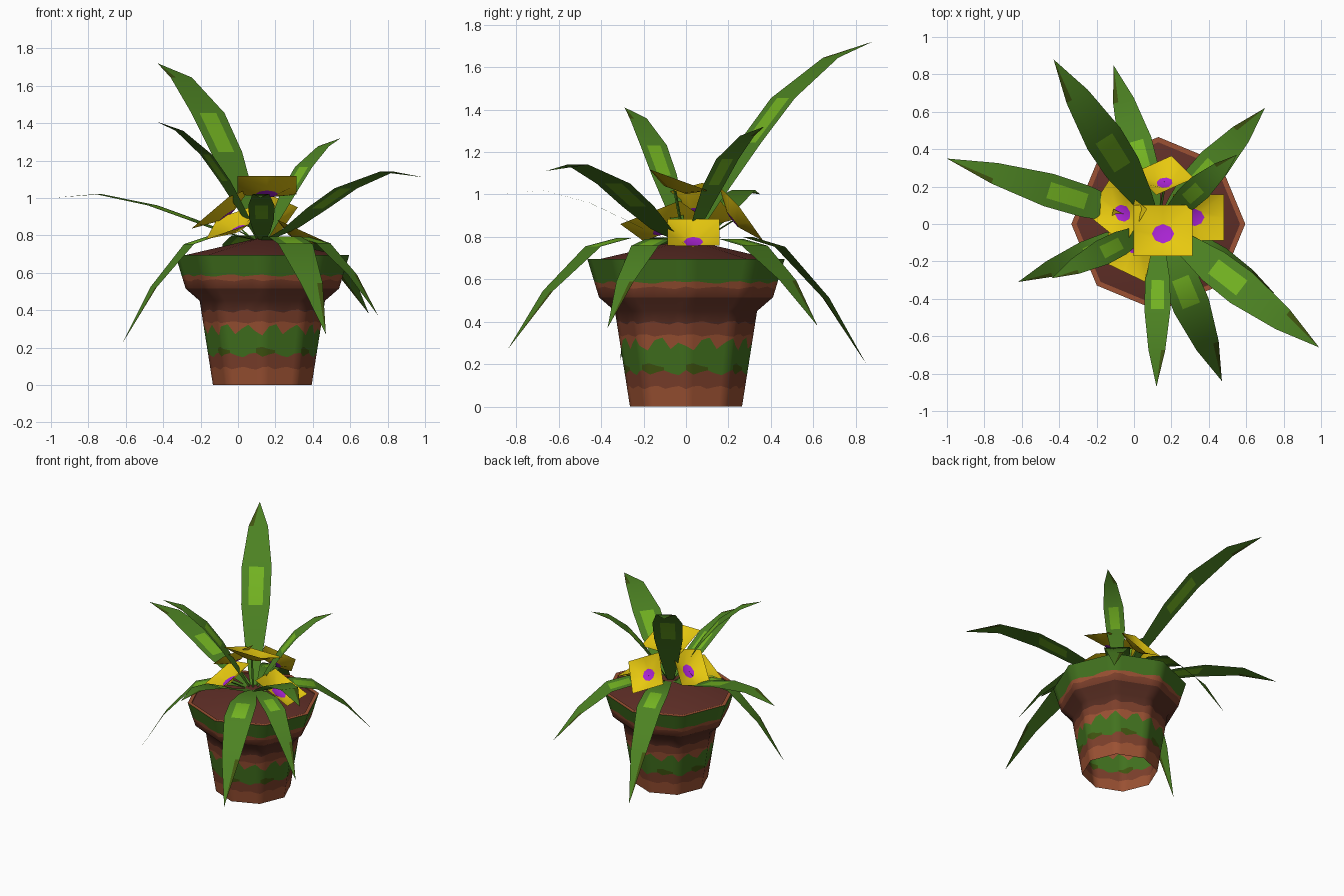
import bpy, math
from mathutils import Vector

cube = bpy.data.objects.get("Cube")
if cube:
    bpy.data.objects.remove(cube)


def material(name, srgb):
    m = bpy.data.materials.new(name)
    m.use_nodes = True
    color = [((c + .055) / 1.055) ** 2.4 if c > .04 else c / 12.92 for c in srgb] + [1]
    m.diffuse_color = color
    m.node_tree.nodes["Principled BSDF"].inputs["Base Color"].default_value = color
    return m


TERRACOTTA = material("terracotta", (.61, .32, .20))
CLAY = material("clay brown", (.49, .25, .17))
DARK = material("dark brown", (.34, .175, .13))
MOSS = material("moss green", (.26, .45, .12))
SOIL = material("soil brown", (.38, .185, .155))
LEAF = material("leaf green", (.30, .51, .135))
LIME = material("lime green", (.45, .70, .13))
OLIVE = material("dark olive", (.25, .33, .06))
YELLOW = material("petal yellow", (.91, .79, .06))
PURPLE = material("purple", (.66, .14, .82))

CENTER = Vector((.13, 0, 0))


def build(name, verts, faces, mats, index):
    mesh = bpy.data.meshes.new(name)
    mesh.from_pydata(verts, [], faces)
    for m in mats:
        mesh.materials.append(m)
    for poly, i in zip(mesh.polygons, index):
        poly.material_index = i
    obj = bpy.data.objects.new(name, mesh)
    bpy.context.collection.objects.link(obj)
    bpy.ops.object.select_all(action="DESELECT")
    obj.select_set(True)
    bpy.context.view_layer.objects.active = obj
    bpy.ops.object.shade_smooth_by_angle(angle=math.radians(60))


# Pot: open below, eight sides cut into columns so the colour bands can be ragged
SIDES, COLS = 8, 6
N = SIDES * COLS
PROFILE = [(0, .264), (.45, .335), (.515, .41), (.695, .465)]


def radius(z):
    for (z0, r0), (z1, r1) in zip(PROFILE, PROFILE[1:]):
        if z <= z1:
            return r0 + (r1 - r0) * (z - z0) / (z1 - z0)
    return PROFILE[-1][1]


def octagon(k, r, z):
    side, f = divmod(k % N, COLS)
    a, b = (Vector((math.cos(t), math.sin(t), 0)) * r
            for t in (side * math.tau / SIDES, (side + 1) * math.tau / SIDES))
    return CENTER + a.lerp(b, f / COLS) + Vector((0, 0, z))


# Band edge height, raggedness, material of the band above
BANDS = [(0, 0, 0), (.09, .008, 1), (.16, .012, 4), (.195, .01, 3), (.295, .03, 0),
         (.335, .006, 1), (.395, .008, 2), (.45, 0, 2), (.515, 0, 1), (.56, .006, 0),
         (.585, .006, 3)]
JAG = [.9, -.3, -1, .6, 1, -.8, .2]
verts, faces, index = [], [], []
for row, (z, rag, mat) in enumerate(BANDS):
    for k in range(N):
        h = z + rag * JAG[(k + 2 * row) % len(JAG)]
        verts.append(octagon(k, radius(h), h))
for r, z in ((.465, .695), (.437, .695), (.437, .66)):
    verts += [octagon(k, r, z) for k in range(N)]
row_mats = [b[2] for b in BANDS] + [0, 0]
for row, mat in enumerate(row_mats):
    for k in range(N):
        j = (k + 1) % N
        faces.append((row * N + k, row * N + j, row * N + N + j, row * N + N + k))
        # Dark moss shows only in patches along the lower edge of the green band
        index.append(3 if mat == 4 and k % len(JAG) > 2 else mat)
build("pot", verts, faces, [TERRACOTTA, CLAY, DARK, MOSS, OLIVE], index)

# Soil mound
verts = [octagon(k * COLS, .437, .688) for k in range(SIDES)] + [CENTER + Vector((0, 0, .79))]
build("soil", verts, [(k, (k + 1) % SIDES, SIDES) for k in range(SIDES)], [SOIL], [0] * SIDES)

# Leaves: flat ribbons with a light centre patch and a dark half tip
ALONG = [0, .16, .33, .51, .77, 1]
WIDTH = [.2, .62, .95, 1, .64, 0]
SHAPES = {"upright": [0, .25, .50, .72, .92, 1],
          "arching": [0, .18, .47, .76, 1, .92],
          "drooping": [0, .05, .05, -.03, -.45, -1]}
BASE_Z = .77


def leaf(name, shape, tip_x, tip_y, height, width):
    tip = Vector((tip_x, tip_y, 0)) - CENTER
    base = CENTER + tip.normalized() * .02
    tip -= tip.normalized() * .02
    across = Vector((-tip.y, tip.x, 0)).normalized() * width / 2
    verts, faces, index = [], [], []
    for f, w, h in zip(ALONG, WIDTH, SHAPES[shape]):
        mid = base + tip * f + Vector((0, 0, BASE_Z + h * height))
        offsets = (-1, -.5, .5, 1) if w else (0,)
        verts += [mid + across * w * s for s in offsets]
    last = len(ALONG) - 2
    for row in range(last + 1):
        for c in range(3):
            a = row * 4 + c
            if row == last:
                faces.append((a, a + 1, len(verts) - 1))
                index.append(2 if c == 2 else 0)
            else:
                faces.append((a, a + 1, a + 5, a + 4))
                index.append(1 if row == 2 and c == 1 else 0)
    build(name, verts, faces, [LEAF, LIME, OLIVE], index)


LEAVES = [("upright", -.43, .88, .95, .21), ("upright", -.44, -.29, .64, .14),
          ("upright", .55, .37, .55, .14), ("arching", .99, -.66, .37, .20),
          ("arching", .12, -.87, .25, .14), ("arching", -1, .35, .25, .18),
          ("drooping", -.11, .85, .57, .18), ("drooping", .70, .62, .39, .18),
          ("drooping", .75, -.37, .40, .15), ("drooping", .47, -.84, .50, .20),
          ("drooping", -.62, -.31, .55, .14)]
for n, (shape, x, y, h, w) in enumerate(LEAVES):
    leaf(f"{shape}_leaf_{n + 1}", shape, x, y, h, w)


# Flowers: square blooms dipping to a purple heart, on thin stems
def flower(name, center, u, v):
    c, u, v = Vector(center), Vector(u), Vector(v)
    heart = c - u.cross(v).normalized() * .05
    ring = [(1, 0), (1, 1), (0, 1), (-1, 1), (-1, 0), (-1, -1), (0, -1), (1, -1)]
    verts = [c + u * a + v * b for a, b in ring]
    verts += [heart + (u * a + v * b) * (.38 if a * b == 0 else .26) for a, b in ring]
    faces = [(k, (k + 1) % 8, 8 + (k + 1) % 8, 8 + k) for k in range(8)]
    faces.append(tuple(range(8, 16)))
    build(name, verts, faces, [YELLOW, PURPLE], [0] * 8 + [1])
    foot = CENTER + Vector((0, 0, BASE_Z))
    foot = foot.lerp(Vector((c.x, c.y, BASE_Z)), .2)
    spin = [Vector((math.cos(t), math.sin(t), 0)) * .008 for t in (0, math.tau / 3, -math.tau / 3)]
    verts = [p + s for p in (foot, heart - Vector((0, 0, .004))) for s in spin]
    build(name + "_stem", verts, [(k, (k + 1) % 3, 3 + (k + 1) % 3, 3 + k) for k in range(3)],
          [LEAF], [0] * 3)


# Centre and the two half-edge directions, ordered so the bloom faces up
flower("top_flower", (.155, -.035, 1.068), (.157, 0, 0), (0, .137, -.05))
flower("left_flower", (.345, .035, .822), (.137, 0, -.062), (0, .122, 0))
flower("back_flower", (.16, .26, .91), (.06, -.06, .085), (.1, .045, -.045))
flower("right_flower", (-.09, .065, .945), (.1, -.08, .085), (.06, .095, .025))
flower("front_flower", (-.025, -.115, .875), (.115, -.055, .04), (.03, .14, .055))
